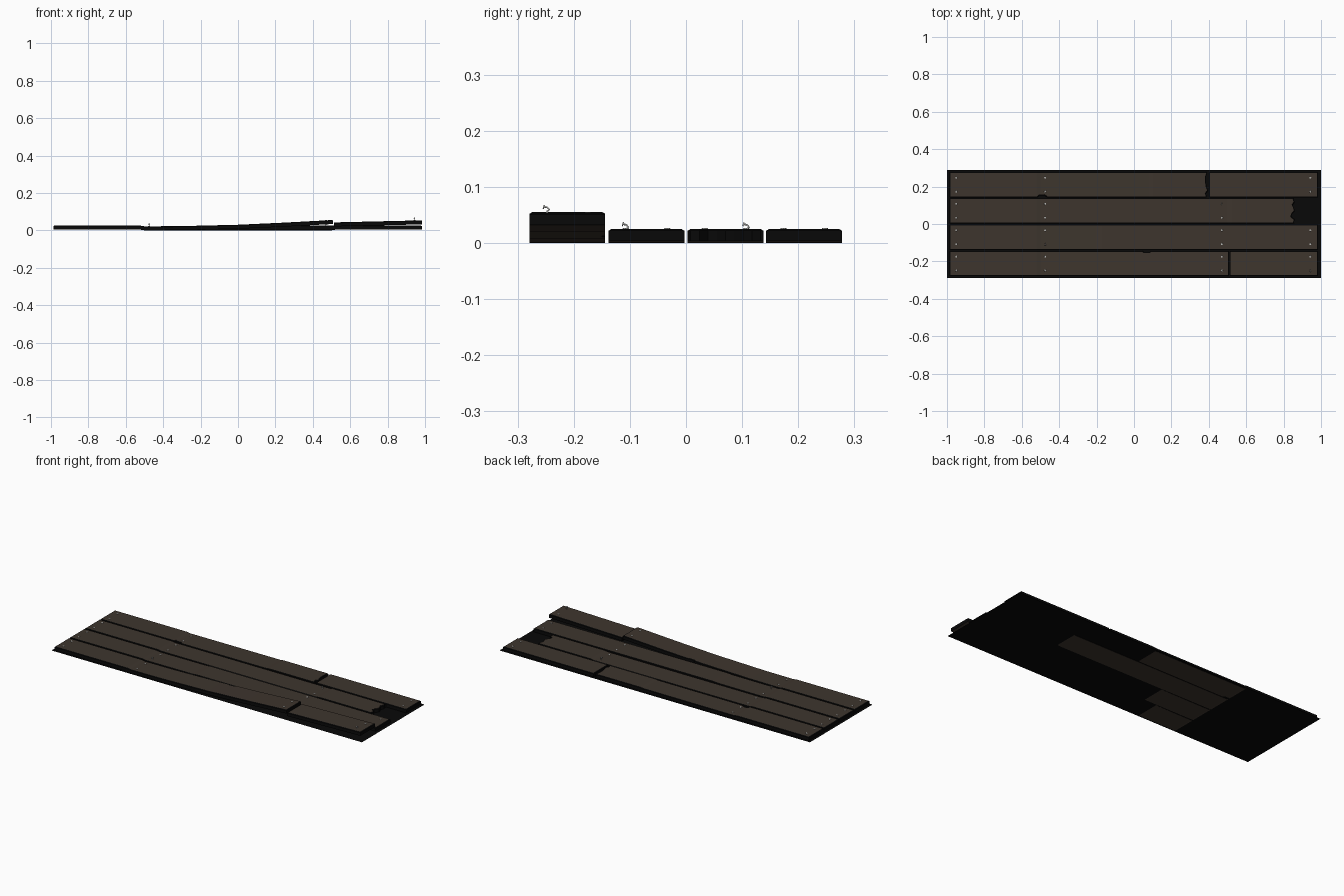
import bpy, bmesh, math, random
from mathutils import Vector

if "Cube" in bpy.data.objects:
    bpy.data.objects.remove(bpy.data.objects["Cube"])

random.seed(4)


def material(name, rgb):
    m = bpy.data.materials.new(name)
    m.diffuse_color = (*rgb, 1)
    m.use_nodes = True
    m.node_tree.nodes["Principled BSDF"].inputs["Base Color"].default_value = m.diffuse_color
    return m


WOOD = material("dark brown wood", (0.048, 0.036, 0.027))
BLACK = material("black edge", (0.0025, 0.0025, 0.0025))
STEEL = material("pale steel", (0.5, 0.5, 0.48))

WIDTH, THICK, CHAMFER = 0.135, 0.0215, 0.005
SEG = 8


def make_object(name, bm, mats):
    bmesh.ops.recalc_face_normals(bm, faces=bm.faces)
    me = bpy.data.meshes.new(name)
    bm.to_mesh(me)
    bm.free()
    for m in mats:
        me.materials.append(m)
    ob = bpy.data.objects.new(name, me)
    bpy.context.collection.objects.link(ob)
    return ob


def height(profile, x):
    """Underside height of a warped plank, read from (x, z) points."""
    for (x0, z0), (x1, z1) in zip(profile, profile[1:]):
        if x <= x1:
            t = max(0, (x - x0) / (x1 - x0))
            return z0 + (z1 - z0) * t
    return profile[-1][1]


def plank(name, yc, profile, rough_start=0, rough_end=0, notch=None):
    """Loft a plank along x; ends may be splintered, one edge may be chipped."""
    x0, x1 = profile[0][0], profile[-1][0]
    xs = {x0, x0 + CHAMFER, x1 - CHAMFER, x1} | {p[0] for p in profile}
    if notch:
        xs |= {notch[0] - 0.025, notch[0] - 0.018, notch[0] + 0.012, notch[0] + 0.025}
    xs = sorted(xs)
    h = WIDTH / 2
    inner = h - CHAMFER
    ys = [-h] + [-inner + 2 * inner * i / SEG for i in range(SEG + 1)] + [h]
    jag0 = [random.uniform(-1, 1) * rough_start for _ in ys]
    jag1 = [random.uniform(-1, 1) * rough_end for _ in ys]
    bm = bmesh.new()
    rings = []
    for k, x in enumerate(xs):
        top, bottom = [], []
        for i, y in enumerate(ys):
            px = x
            if k < 2:
                px += jag0[i]
            if k >= len(xs) - 2:
                px += jag1[i]
            py = y
            if notch and abs(x - notch[0]) < 0.02 and y * notch[1] > inner - 0.001:
                py -= notch[1] * notch[2]
            z = height(profile, x)
            edge = i in (0, len(ys) - 1) or k in (0, len(xs) - 1)
            top.append(bm.verts.new((px, yc + py, z + THICK - (0.003 if edge else 0))))
            bottom.append(bm.verts.new((px, yc + py, z)))
        rings.append((top, bottom))
    n = len(ys)
    for k in range(len(xs) - 1):
        (ta, ba), (tb, bb) = rings[k], rings[k + 1]
        for i in range(n - 1):
            f = bm.faces.new((ta[i], tb[i], tb[i + 1], ta[i + 1]))
            rim = i in (0, n - 2) or k in (0, len(xs) - 2)
            f.material_index = 1 if rim else 0
            bm.faces.new((ba[i], ba[i + 1], bb[i + 1], bb[i]))
        for i in (0, n - 1):
            bm.faces.new((ta[i], ba[i], bb[i], tb[i])).material_index = 1
    for t, b in (rings[0], rings[-1]):
        for i in range(n - 1):
            bm.faces.new((t[i], t[i + 1], b[i + 1], b[i])).material_index = 1
    return make_object(name, bm, (WOOD, BLACK))


# Thin dark backing sheet under the boards
bm = bmesh.new()
bm.faces.new([bm.verts.new(v) for v in
              ((-1, -0.288, 0.002), (1, -0.288, 0.002), (1, 0.288, 0.002), (-1, 0.288, 0.002))])
make_object("backing_sheet", bm, (BLACK,))

# Four rows of boards, sagging a little below the sheet
L, R, UP = -0.987, 0.984, 0.0035
Y1, Y2, Y3, Y4 = -0.2115, -0.0705, 0.0705, 0.2105
row1 = [(L, UP), (-0.52, UP), (-0.5, 0), (-0.31, 0.001), (0, 0.0085), (0.25, 0.02), (0.508, 0.034)]
row1_end = [(0.512, 0.021), (R, 0.032)]
row2 = [(L, UP), (-0.52, UP), (-0.5, 0), (-0.2, 0.001), (-0.17, UP), (R, UP)]
row3 = [(L, UP), (-0.52, UP), (-0.5, 0), (0.5, 0), (0.52, UP), (0.85, UP)]
row4 = [(L, UP), (-0.52, UP), (-0.5, 0), (0.08, 0.001), (0.1, UP), (0.39, UP)]
row4_end = [(0.401, UP), (R, UP)]
plank("lifted_plank", Y1, row1, notch=(0.07, 1, 0.006))
plank("lifted_plank_end", Y1, row1_end)
plank("whole_plank", Y2, row2)
plank("broken_plank", Y3, row3, rough_end=0.01)
plank("back_plank", Y4, row4, rough_end=0.006, notch=(-0.49, -1, 0.01))
plank("back_plank_end", Y4, row4_end)

# Nails: pairs of flat heads, three of them pulled up and bent
COLS = (-0.95, -0.475, 0.47, 0.943)
BENT = {(0, 3, -1), (1, 1, -1), (2, 2, 1)}


def flat_nail(bm, x, y, z):
    r = bmesh.ops.create_cone(bm, cap_ends=True, segments=8, radius1=0.006,
                              radius2=0.005, depth=0.003)
    bmesh.ops.translate(bm, verts=r["verts"], vec=(x, y, z + 0.0005))


def bent_nail(x, y, z):
    cu = bpy.data.curves.new("bent_nail", "CURVE")
    cu.dimensions = "3D"
    cu.bevel_depth = 0.0018
    cu.bevel_resolution = 1
    cu.use_fill_caps = True
    sp = cu.splines.new("POLY")
    pts = [(0, 0, -0.004), (0, 0.001, 0.004), (0, 0.005, 0.007), (0, 0.001, 0.011), (0, -0.004, 0.012)]
    sp.points.add(len(pts) - 1)
    for p, c in zip(sp.points, pts):
        p.co = (*c, 1)
    # head disc: a short fat length at the tip
    sp = cu.splines.new("POLY")
    sp.points.add(1)
    for p, c in zip(sp.points, ((0, -0.004, 0.0118), (0, -0.006, 0.0124))):
        p.co = (*c, 1)
        p.radius = 2.4
    cu.materials.append(STEEL)
    ob = bpy.data.objects.new("bent_nail", cu)
    ob.location = (x, y, z)
    bpy.context.collection.objects.link(ob)


bm = bmesh.new()
for r, yc in enumerate((Y1, Y2, Y3, Y4)):
    for c, x in enumerate(COLS):
        if (r, c) in ((2, 3), (3, 2)):
            continue
        prof = row1_end if (r, c) == (0, 3) else (row1, row2, row3, row4)[r]
        z = height(prof, x) + THICK
        for s in (-1, 1):
            y = yc + s * 0.037
            if (r, c, s) in BENT:
                bent_nail(x, y, z)
            else:
                flat_nail(bm, x, y, z)
make_object("nail_heads", bm, (STEEL,))
